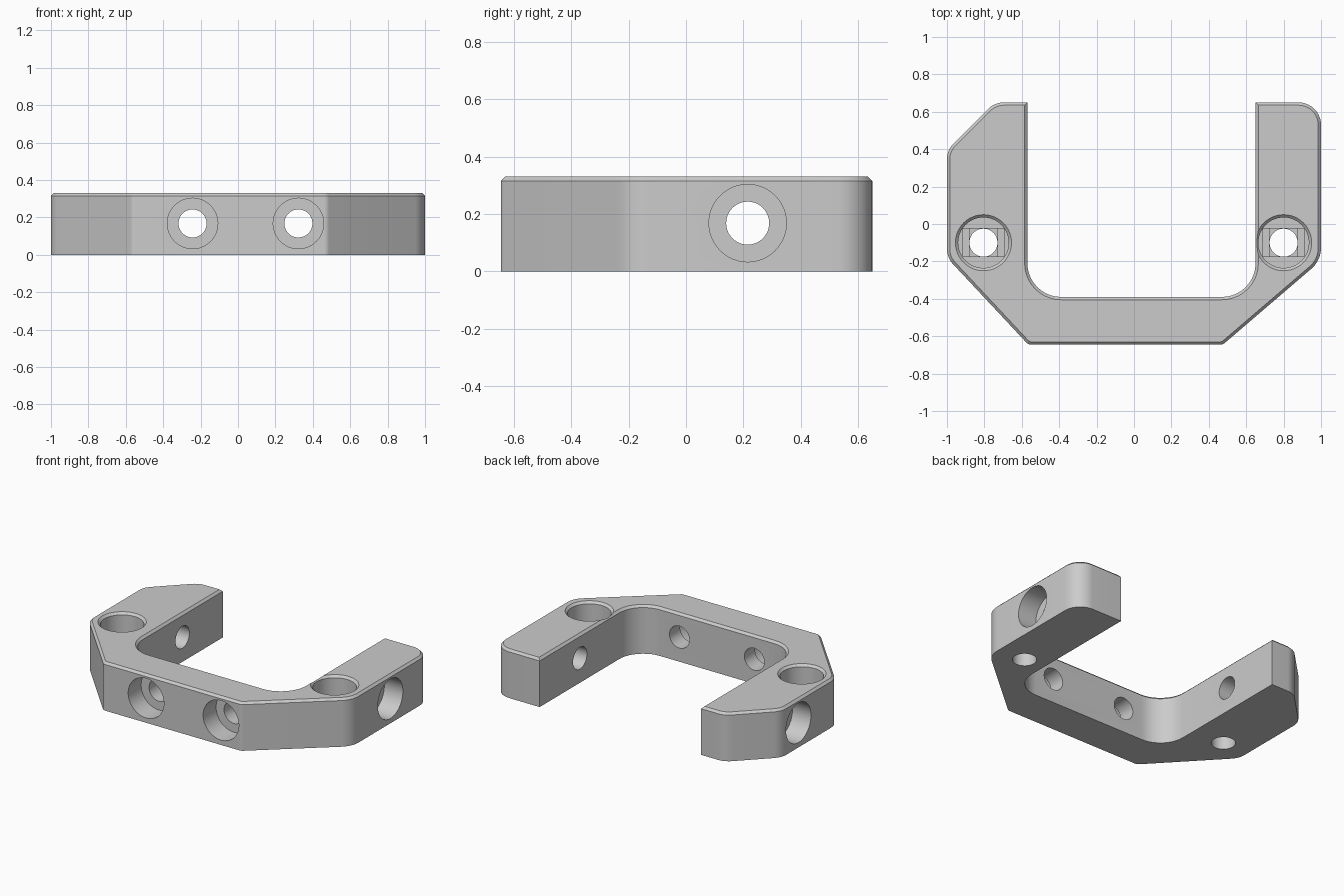
import bpy, bmesh, math
from mathutils import Vector, Matrix

if "Cube" in bpy.data.objects:
    bpy.data.objects.remove(bpy.data.objects["Cube"])

HEIGHT, CHAMFER, MID = 0.33, 0.015, 0.168
BORE, HEAD, DEPTH = 0.075, 0.135, 0.14
SEGS = 10

# Outline corners, counter-clockwise: x, y, fillet radius
CORNERS = [
    (-0.565, -0.645, 0.04), (0.475, -0.645, 0.04), (1, -0.195, 0.15),
    (1, 0.65, 0.12), (0.65, 0.65, 0), (0.65, -0.39, 0.18),
    (-0.57, -0.39, 0.18), (-0.57, 0.65, 0), (-0.745, 0.65, 0.12),
    (-1, 0.395, 0.12), (-1, -0.18, 0.12),
]


def outline(inset):
    """Filleted outline, moved inwards by the inset."""
    pts = []
    n = len(CORNERS)
    for i, (x, y, r) in enumerate(CORNERS):
        p = Vector((x, y))
        a = (p - Vector(CORNERS[i - 1][:2])).normalized()
        b = (Vector(CORNERS[(i + 1) % n][:2]) - p).normalized()
        na, nb = Vector((-a.y, a.x)), Vector((-b.y, b.x))
        miter = (na + nb) / (1 + na.dot(nb))
        if r == 0:
            pts.append(p + miter * inset)
            continue
        side = 1 if a.x * b.y - a.y * b.x > 0 else -1
        centre = p + miter * r * side
        start, turn = -na * side, side * math.acos(a.dot(b))
        for k in range(SEGS + 1):
            d = Matrix.Rotation(turn * k / SEGS, 2) @ start
            pts.append(centre + d * (r - side * inset))
    return pts


def finish(bm, name):
    bmesh.ops.recalc_face_normals(bm, faces=bm.faces)
    mesh = bpy.data.meshes.new(name)
    bm.to_mesh(mesh)
    bm.free()
    obj = bpy.data.objects.new(name, mesh)
    bpy.context.collection.objects.link(obj)
    return obj


def loft(bm, rings):
    """Closed solid through rings of equal length."""
    rings = [[bm.verts.new(p) for p in ring] for ring in rings]
    for lo, hi in zip(rings, rings[1:]):
        for i in range(len(lo)):
            bm.faces.new((lo[i - 1], lo[i], hi[i], hi[i - 1]))
    bm.faces.new(rings[0][::-1])
    bm.faces.new(rings[-1])


def screw_hole(bm, mouth, axis, length, rim=0):
    """Stepped hole from the mouth inwards along the axis."""
    profile = [(-0.05, HEAD + rim + (0.05 if rim else 0))]
    if rim:
        profile.append((rim, HEAD))
    profile += [(DEPTH, HEAD), (DEPTH, BORE), (length + 0.05, BORE)]
    turn = Vector((0, 0, 1)).rotation_difference(Vector(axis)).to_matrix()
    rings = []
    for t, r in profile:
        rings.append([Vector(mouth) + turn @ Vector((r * math.cos(k * math.tau / 48),
                      r * math.sin(k * math.tau / 48), t)) for k in range(48)])
    loft(bm, rings)


def box(bm, centre, size):
    m = Matrix.Translation(centre) @ Matrix.Diagonal((*size, 1))
    bmesh.ops.create_cube(bm, size=1, matrix=m)


def cut(obj, cutter):
    cutter.hide_render = True
    mod = obj.modifiers.new("cut", 'BOOLEAN')
    mod.operation, mod.solver, mod.object = 'DIFFERENCE', 'EXACT', cutter
    bpy.context.view_layer.objects.active = obj
    bpy.ops.object.modifier_apply(modifier=mod.name)
    bpy.data.objects.remove(cutter)


# U-shaped body with a chamfered top edge
bm = bmesh.new()
loft(bm, [[p.to_3d() + Vector((0, 0, z)) for p in outline(inset)]
          for z, inset in ((0, 0), (HEIGHT - CHAMFER, 0), (HEIGHT, CHAMFER))])
body = finish(bm, "bracket_body")

# Counterbored screw holes: top, front wall and both arms
POSTS = [(-0.805, -0.1), (0.8, -0.1)]
bm = bmesh.new()
for x, y in POSTS:
    screw_hole(bm, (x, y, HEIGHT), (0, 0, -1), HEIGHT, rim=CHAMFER)
for x in (-0.243, 0.323):
    screw_hole(bm, (x, -0.645, MID), (0, 1, 0), 0.255)
screw_hole(bm, (-1, 0.215, MID), (1, 0, 0), 0.43)
screw_hole(bm, (1, 0.215, MID), (-1, 0, 0), 0.35)
cut(body, finish(bm, "hole_cutter"))

# Shallow slot, then square step, in the floors of the top holes
floor = HEIGHT - DEPTH
for length, drop in ((0.22, 0.015), (2 * BORE, 0.03)):
    bm = bmesh.new()
    for x, y in POSTS:
        box(bm, (x, y, floor - drop / 2 + 0.01), (length, 2 * BORE, drop + 0.02))
    cut(body, finish(bm, "step_cutter"))

# Single grey material
grey = bpy.data.materials.new("light_grey")
grey.use_nodes = True
colour = (0.6, 0.6, 0.6, 1)
grey.diffuse_color = colour
grey.node_tree.nodes["Principled BSDF"].inputs["Base Color"].default_value = colour
body.data.materials.clear()
body.data.materials.append(grey)

bpy.ops.object.select_all(action='DESELECT')
body.select_set(True)
bpy.context.view_layer.objects.active = body
bpy.ops.object.shade_smooth_by_angle(angle=math.radians(30))
